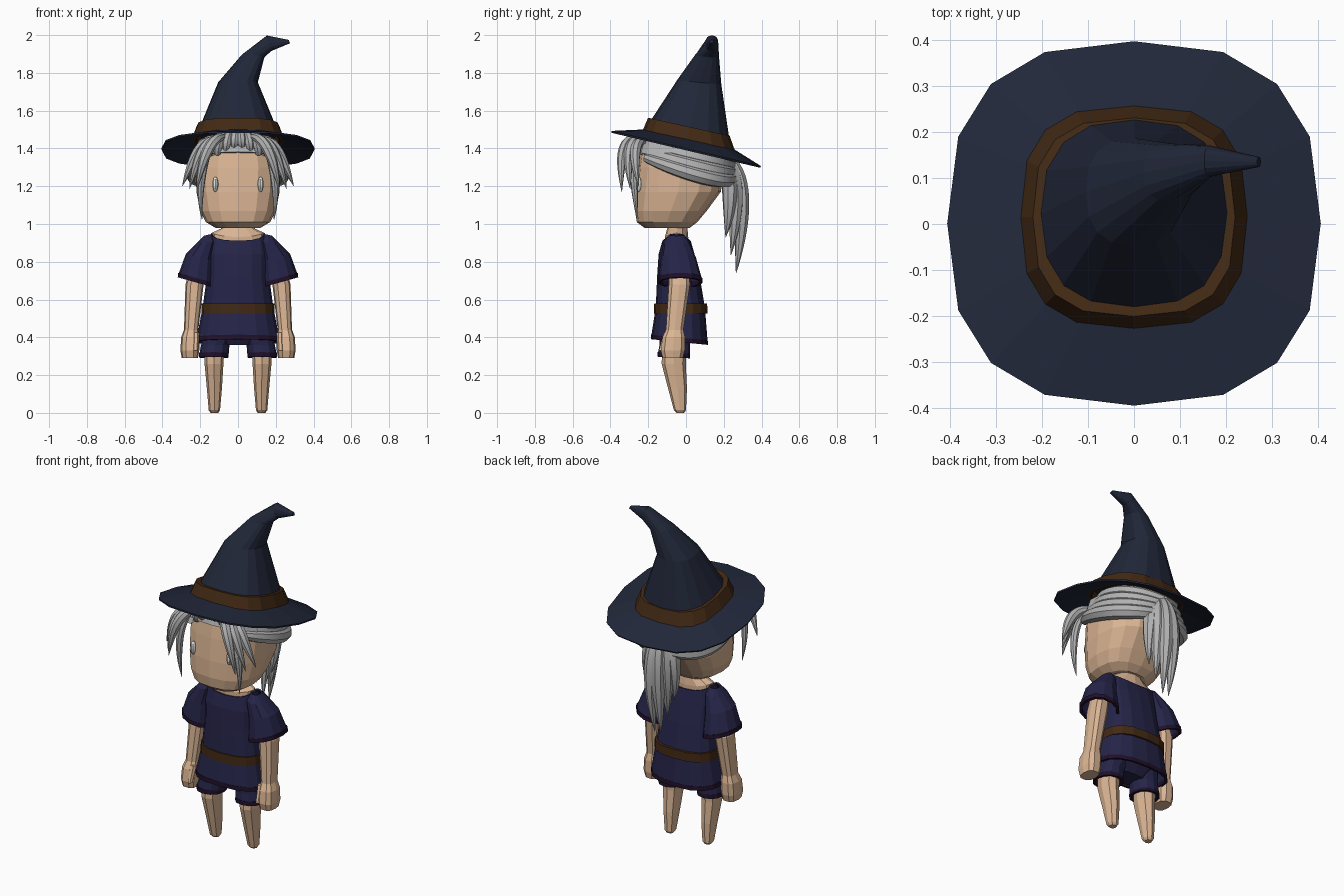
import bpy, bmesh, math
from mathutils import Vector

if "Cube" in bpy.data.objects:
    bpy.data.objects.remove(bpy.data.objects["Cube"])


def material(name, r, g, b):
    m = bpy.data.materials.new(name)
    m.diffuse_color = [((c / 255 + .055) / 1.055) ** 2.4 for c in (r, g, b)] + [1]
    m.use_nodes = True
    m.node_tree.nodes["Principled BSDF"].inputs["Base Color"].default_value = m.diffuse_color
    return m


NAVY = material("hat_navy", 33, 39, 57)
BLUE = material("cloth_blue", 37, 36, 72)
PURPLE = material("hem_purple", 32, 16, 42)
BROWN = material("leather", 66, 41, 20)
SKIN = material("skin", 220, 182, 149)
HAIR = material("hair_grey", 178, 178, 178)
WHITE = material("eye_white", 230, 230, 225)


def loft(name, rings, mat, n=16, p=2.5, caps=True, side=1, thick=0, loop=False):
    """Skin superellipse rings: cx, cy, cz, rx, ry, tilt_x, tilt_y, sag."""
    bm = bmesh.new()
    rows = []
    for r in rings:
        cx, cy, cz, rx, ry, tx, ty, sag = (list(r) + [0, 0, 0])[:8]
        row = []
        for i in range(n):
            a = 2 * math.pi * i / n
            c, s = math.cos(a), math.sin(a)
            u = math.copysign(abs(c) ** (2 / p), c)
            v = math.copysign(abs(s) ** (2 / p), s)
            z = cz + tx * rx * u + ty * ry * v - sag * v * v
            row.append(bm.verts.new((side * (cx + rx * u), cy + ry * v, z)))
        rows.append(row)
    for a, b in list(zip(rows, rows[1:])) + ([(rows[-1], rows[0])] if loop else []):
        for i in range(n):
            j = (i + 1) % n
            bm.faces.new((a[i], a[j], b[j], b[i]))
    if caps:
        bm.faces.new(rows[0])
        bm.faces.new(rows[-1])
    bmesh.ops.recalc_face_normals(bm, faces=bm.faces)
    me = bpy.data.meshes.new(name)
    bm.to_mesh(me)
    bm.free()
    me.materials.append(mat)
    ob = bpy.data.objects.new(name, me)
    bpy.context.collection.objects.link(ob)
    if thick:
        mod = ob.modifiers.new("thickness", 'SOLIDIFY')
        mod.thickness, mod.offset = thick, 0
    return ob


def band(name, ring, h, t, mat, flare=0, **kw):
    """Closed strip of height h and thickness t standing on a ring."""
    def step(dz, d):
        x, y, z, rx, ry, *tilt = ring
        return [x, y, z + dz, rx + d, ry + d, *tilt]
    loft(name, [step(0, -t), step(0, 0), step(h, -flare), step(h, -flare - t)],
         mat, caps=False, loop=True, **kw)


def garment(name, rings, **kw):
    """Open cloth shell with a dark hem on its lowest ring."""
    loft(name, rings, BLUE, caps=False, thick=.01, **kw)
    x, y, z, rx, ry, *tilt = rings[0]
    band(name + "_hem", [x, y, z - .01, rx + .006, ry + .006, *tilt], .024, .015, PURPLE, .001, **kw)


# Hat: drooping brim, leather band and bent cone
loft("hat_brim", [(0, .012, 1.45, .22, .22, 0, -.21), (0, 0, 1.395, .405, .395, 0, -.235)],
     NAVY, p=2.6, caps=False, thick=.01)
band("hat_band", (0, .015, 1.437, .25, .246, 0, -.22), .078, .025, BROWN, .03, p=2.8)
loft("hat_cone", [(0, .016, 1.48, .216, .216, 0, -.22), (0, .07, 1.75, .105, .117, 0, -.1),
                  (.08, .112, 1.89, .06, .063, -.1, -.1), (.165, .137, 1.957, .012, .034, -3.4),
                  (.272, .135, 1.966, .004, .011, -2.2)], NAVY, p=2.5)

# Head, neck and tunic
loft("head", [(0, -.10, .98, .12, .12), (0, -.1, 1.01, .17, .16), (0, -.08, 1.07, .2, .19),
              (0, -.042, 1.17, .22, .226), (0, -.025, 1.3, .225, .23), (0, -.025, 1.4, .205, .215),
              (0, -.02, 1.46, .13, .13)], SKIN, p=2.6)
loft("neck", [(0, -.05, .86, .14, .06), (0, -.05, .952, .142, .062, 0, 0, .022),
              (0, -.045, .985, .068, .052), (0, -.045, 1.02, .062, .052)], SKIN, n=12, p=2.1)
garment("tunic", [(0, -.035, .385, .215, .145, 0, -.1), (0, -.03, .56, .182, .125),
                  (0, -.04, .72, .16, .108), (0, -.05, .84, .16, .09),
                  (0, -.05, .945, .15, .07, 0, 0, .035)])
band("belt", (0, -.028, .527, .194, .142), .052, .02, BROWN, .002)
loft("hips", [(0, -.055, .36, .1, .06), (0, -.05, .42, .18, .1), (0, -.04, .54, .17, .11)], BLUE)

# Eyes, sleeves, arms, shorts and legs on both sides
for s in (-1, 1):
    bpy.ops.mesh.primitive_uv_sphere_add(segments=10, ring_count=8, radius=1, location=(s * .12, -.252, 1.21))
    eye = bpy.context.object
    eye.name = "eye"
    eye.scale = (.017, .018, .04)
    eye.data.materials.append(WHITE)
    garment("sleeve", [(.22, -.03, .70, .093, .112, .28), (.2, -.04, .82, .072, .088, .25),
                       (.165, -.05, .9, .05, .065, -.1), (.158, -.05, .94, .02, .035, -.3)],
            n=12, p=2.2, side=s)
    loft("arm", [(.255, -.07, .29, .043, .055), (.255, -.07, .33, .05, .066), (.253, -.065, .4, .048, .062),
                 (.248, -.06, .44, .038, .048), (.23, -.035, .68, .048, .058), (.19, -.045, .86, .04, .05)],
         SKIN, n=10, p=2.7, side=s)
    loft("thumb", [(.225, -.13, .33, .014, .016), (.222, -.1, .425, .018, .02)], SKIN, n=6, p=2, side=s)
    garment("shorts_leg", [(.128, -.065, .303, .073, .08, 0, -.05), (.12, -.06, .36, .07, .075),
                           (.09, -.05, .45, .085, .09)], n=12, p=2.2, side=s)
    loft("leg", [(.125, -.03, 0, .02, .02), (.125, -.032, .014, .03, .032), (.125, -.045, .13, .04, .05),
                 (.127, -.065, .26, .05, .064), (.125, -.06, .38, .055, .065)], SKIN, n=8, p=2.3, side=s)

# Hair: scalp cap under the hat, then fans of tapered locks
loft("hair_cap", [(0, -.025, 1.325, .236, .238, 0, -.24), (0, -.025, 1.42, .212, .218, 0, -.15),
                  (0, -.01, 1.47, .12, .12, 0, -.15)], HAIR, p=2.6)
cu = bpy.data.curves.new("hair_locks", 'CURVE')
cu.dimensions = '3D'
cu.bevel_depth = 1
cu.bevel_resolution = 2
cu.use_fill_caps = True
cu.materials.append(HAIR)


def fan(count, rad, end, first, last):
    """Mirrored locks blended between two guide paths."""
    for k in range(count):
        t = k / max(count - 1, 1)
        for s in (-1, 1):
            sp = cu.splines.new('NURBS')
            sp.points.add(len(first) - 1)
            taper = [.6] + [1.2] * (len(first) - 2) + [end]
            for pt, a, b, w in zip(sp.points, first, last, taper):
                v = Vector(a).lerp(Vector(b), t)
                pt.co = (s * v.x, v.y, v.z, 1)
                pt.radius = rad * w
            sp.use_endpoint_u = True
            sp.order_u = 4
            sp.resolution_u = 6


# Strands swept round the sides to the ponytail
fan(4, .04, .8, [(.05, -.2, 1.45), (.21, -.1, 1.43), (.25, .16, 1.39), (0, .24, 1.34)],
    [(.17, -.21, 1.35), (.27, -.08, 1.30), (.30, .24, 1.19), (0, .24, 1.25)])
# Strands combed up from the forehead
fan(3, .03, .6, [(.02, -.235, 1.41), (.018, -.27, 1.46), (.01, -.18, 1.49)],
    [(.11, -.23, 1.37), (.105, -.265, 1.45), (.07, -.18, 1.48)])
# Loose locks beside the face
fan(3, .029, .03, [(.08, -.24, 1.46), (.14, -.34, 1.46), (.19, -.35, 1.36), (.22, -.34, 1.17)],
    [(.12, -.22, 1.44), (.2, -.28, 1.45), (.24, -.28, 1.34), (.295, -.25, 1.2)])
long_lock = [(.14, -.24, 1.42), (.18, -.3, 1.36), (.215, -.27, 1.2), (.19, -.26, 1.02)]
fan(1, .022, .03, long_lock, long_lock)
# Ponytail
fan(3, .042, .03, [(0, .2, 1.36), (.02, .33, 1.28), (.03, .30, 1.0), (.02, .265, .74)],
    [(.02, .2, 1.34), (.08, .24, 1.28), (.10, .24, 1.1), (.07, .21, .93)])

hair = bpy.data.objects.new("hair_locks", cu)
bpy.context.collection.objects.link(hair)
bpy.ops.object.select_all(action='DESELECT')
hair.select_set(True)
bpy.context.view_layer.objects.active = hair
bpy.ops.object.convert(target='MESH')
bpy.ops.object.shade_smooth_by_angle()
